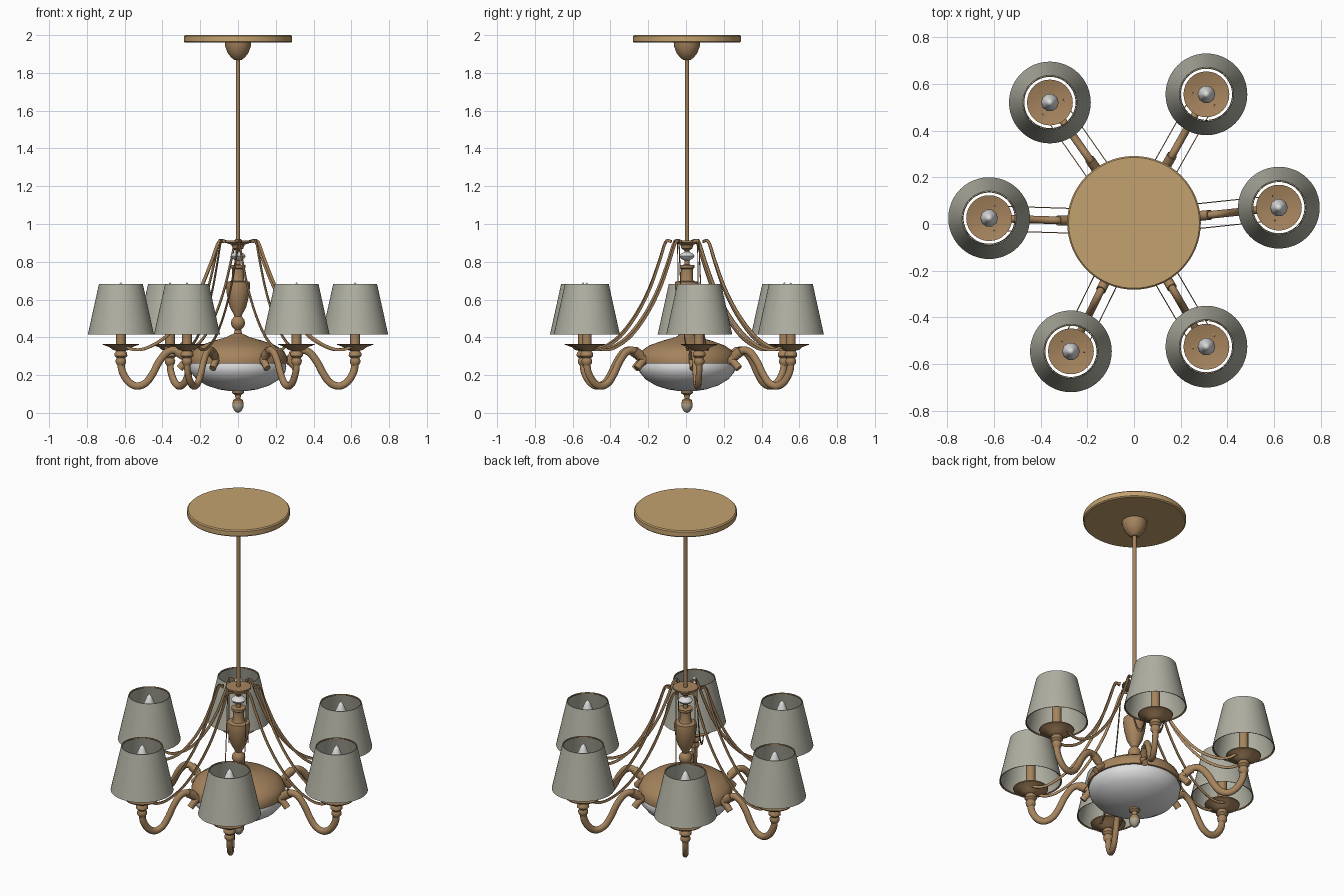
import bpy, bmesh, math
from mathutils import Vector

if "Cube" in bpy.data.objects:
    bpy.data.objects.remove(bpy.data.objects["Cube"])


def material(name, rgb):
    m = bpy.data.materials.new(name)
    m.use_nodes = True
    m.diffuse_color = (*rgb, 1)
    m.node_tree.nodes["Principled BSDF"].inputs["Base Color"].default_value = (*rgb, 1)
    return m


gold = material("pale gold", (0.55, 0.36, 0.16))
bronze = material("bronze", (0.38, 0.23, 0.11))
linen = material("grey linen", (0.43, 0.43, 0.36))
glass = material("white glass", (0.72, 0.72, 0.73))
smoke = material("smoked glass", (0.42, 0.38, 0.30))
CENTRE = Vector((0, 0.005, 0))


def finish(bm, name, mat, loc=CENTRE, turn=0, stretch=1, sharp=35):
    bmesh.ops.recalc_face_normals(bm, faces=bm.faces)
    me = bpy.data.meshes.new(name)
    bm.to_mesh(me)
    bm.free()
    me.materials.append(mat)
    ob = bpy.data.objects.new(name, me)
    bpy.context.collection.objects.link(ob)
    ob.location, ob.rotation_euler.z, ob.scale.x = loc, turn, stretch
    bpy.ops.object.select_all(action="DESELECT")
    ob.select_set(True)
    bpy.context.view_layer.objects.active = ob
    bpy.ops.object.shade_smooth_by_angle(angle=math.radians(sharp))
    return ob


def lathe(name, profile, mat, sides=32, **kw):
    """Turn a (radius, height) profile about the vertical axis."""
    bm = bmesh.new()
    vs = [bm.verts.new((r, 0, z)) for r, z in profile]
    es = [bm.edges.new(p) for p in zip(vs, vs[1:])]
    bmesh.ops.spin(bm, geom=vs + es, axis=(0, 0, 1), cent=(0, 0, 0),
                   steps=sides, angle=math.tau)
    bmesh.ops.remove_doubles(bm, verts=bm.verts, dist=1e-4)
    return finish(bm, name, mat, **kw)


def smooth_path(pts, n=5):
    """Catmull-Rom curve through the points."""
    p = [Vector(q) for q in pts]
    p = [p[0] * 2 - p[1]] + p + [p[-1] * 2 - p[-2]]
    out = []
    for a, b, c, d in zip(p, p[1:], p[2:], p[3:]):
        for i in range(n):
            t = i / n
            out.append(0.5 * (2 * b + (c - a) * t + (2 * a - 5 * b + 4 * c - d) * t * t
                              + (3 * b - a - 3 * c + d) * t ** 3))
    return out + [p[-2]]


def sweep(name, pts, mat, half_w, half_t, sides=12, y=0, **kw):
    """Sweep an oval or flat section along a path of (radius, height)."""
    path = smooth_path(pts)
    bm = bmesh.new()
    rings = []
    for i, q in enumerate(path):
        d = (path[min(i + 1, len(path) - 1)] - path[max(i - 1, 0)]).normalized()
        ring = []
        for k in range(sides):
            a = math.tau * (k + 0.5) / sides
            u, v = math.cos(a) * half_w, math.sin(a) * half_t
            ring.append(bm.verts.new((q.x - d.y * u, y + v, q.y + d.x * u)))
        rings.append(ring)
    for a, b in zip(rings, rings[1:]):
        for k in range(sides):
            j = (k + 1) % sides
            bm.faces.new((a[k], a[j], b[j], b[k]))
    bm.faces.new(rings[0])
    bm.faces.new(rings[-1])
    return finish(bm, name, mat, **kw)


# Ceiling plate, cup and hanging rod
lathe("ceiling_plate", [(0, 1.96), (0.28, 1.96), (0.286, 1.966), (0.286, 1.994),
                        (0.28, 2), (0, 2)], gold, 64)
lathe("ceiling_cup", [(0.07, 1.961), (0.068, 1.94), (0.055, 1.905), (0.035, 1.88),
                      (0.018, 1.868), (0, 1.868)], bronze)
lathe("hanging_rod", [(0.011, 0.9), (0.011, 1.88)], bronze, 16)

# Turned centre column
lathe("crown", [(0, 0.912), (0.07, 0.912), (0.07, 0.902), (0.035, 0.89), (0.028, 0.87),
                (0.013, 0.86), (0.013, 0.785), (0.04, 0.782), (0.04, 0.768), (0.031, 0.762),
                (0.031, 0.71), (0.036, 0.698), (0.062, 0.694), (0.064, 0.67), (0.058, 0.62),
                (0.044, 0.56), (0.022, 0.52), (0.018, 0.508)], bronze)
lathe("glass_bead", [(0.013, 0.852), (0.032, 0.842), (0.041, 0.83), (0.032, 0.817),
                     (0.013, 0.807)], glass)
lathe("lower_column", [(0.018, 0.512), (0.033, 0.495), (0.038, 0.475), (0.031, 0.455),
                       (0.017, 0.44), (0.022, 0.415)], bronze)

# Bowl with its cover and bottom finial
lathe("bowl_cover", [(0.02, 0.42), (0.045, 0.41), (0.065, 0.4), (0.13, 0.382), (0.2, 0.357),
                     (0.245, 0.325), (0.262, 0.29), (0.26, 0.262), (0.24, 0.258)], bronze, 48)
lathe("glass_bowl", [(0.25, 0.265), (0.256, 0.245), (0.25, 0.215), (0.22, 0.178),
                     (0.165, 0.145), (0.1, 0.124), (0.04, 0.115), (0, 0.114)], glass, 48)
lathe("finial_stem", [(0.03, 0.118), (0.032, 0.105), (0.016, 0.095), (0.013, 0.075),
                      (0.026, 0.068), (0.028, 0.055), (0.03, 0.046)], bronze, 24)
lathe("finial_ball", [(0.03, 0.046), (0.03, 0.032), (0.021, 0.015), (0.012, 0.005),
                      (0, 0)], smoke, 24)

ARM = [(0.62, 0.28), (0.613, 0.22), (0.58, 0.165), (0.535, 0.142), (0.487, 0.16),
       (0.45, 0.21), (0.42, 0.267), (0.38, 0.318), (0.34, 0.332), (0.3, 0.312), (0.25, 0.268)]
RIBBON = [(0.065, 0.907), (0.1, 0.905), (0.14, 0.8), (0.2, 0.655), (0.28, 0.52),
          (0.38, 0.405), (0.48, 0.345), (0.55, 0.335), (0.6, 0.355)]
LAMPS = [(0.62, 0.07), (0.31, 0.555), (-0.36, 0.52), (-0.62, 0.025),
         (-0.27, -0.545), (0.31, -0.525)]

for n, (x, y) in enumerate(LAMPS, 1):
    spot = Vector((x, y, 0))
    out = spot - CENTRE
    radial = dict(turn=math.atan2(out.y, out.x), stretch=out.length / 0.62)
    tag = f"_{n}"

    # Curved arm, its collar and scroll stub at the bowl
    sweep("arm" + tag, ARM, bronze, 0.02, 0.017, **radial)
    sweep("arm_scroll" + tag, [(0.255, 0.29), (0.285, 0.262), (0.31, 0.235)], bronze,
          0.02, 0.018, **radial)
    sweep("arm_collar" + tag, [(0.325, 0.328), (0.3, 0.312), (0.285, 0.3)], bronze,
          0.026, 0.022, **radial)

    # Pair of flat ribbons from the crown to the drip dish
    for side in (-1, 1):
        sweep("ribbon" + tag, RIBBON, bronze, 0.011, 0.003, 4, y=side * 0.053, **radial)

    # Turned holder, drip dish and candle tube
    lathe("drip_dish" + tag, [(0, 0.352), (0.05, 0.354), (0.098, 0.366), (0.096, 0.361),
                              (0.06, 0.348), (0.045, 0.335), (0.024, 0.328), (0.033, 0.316),
                              (0.034, 0.302), (0.022, 0.29), (0.028, 0.278), (0.027, 0.264),
                              (0.017, 0.25)], bronze, loc=spot)
    lathe("candle_tube" + tag, [(0.026, 0.35), (0.026, 0.57), (0, 0.57)], bronze, 20, loc=spot)
    lathe("bulb" + tag, [(0.018, 0.565), (0.034, 0.58), (0.038, 0.6), (0.03, 0.635),
                         (0.015, 0.672), (0, 0.692)], glass, 10, loc=spot)

    # Tapered shade with trim rings inside its rims
    lathe("shade" + tag, [(0.175, 0.415), (0.116, 0.683), (0.114, 0.683), (0.173, 0.415),
                          (0.175, 0.415)], linen, 48, loc=spot)
    for r, z in ((0.1135, 0.676), (0.171, 0.418)):
        lathe("shade_trim" + tag, [(r, z), (r - 0.004, z), (r - 0.004, z + 0.006),
                                   (r - 0.001, z + 0.006), (r, z)], bronze, 48, loc=spot)
